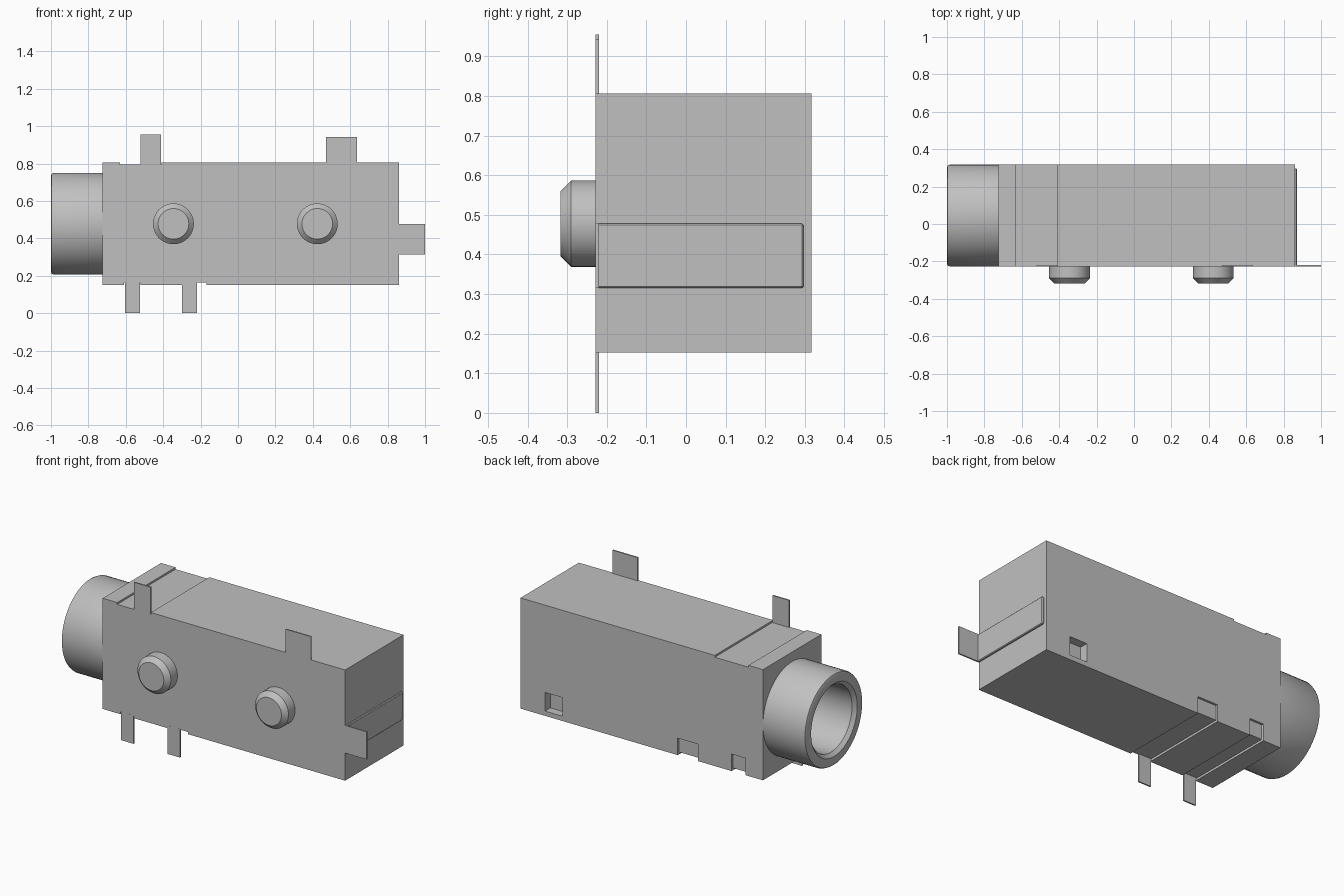
import bpy, bmesh, math
from mathutils import Matrix

cube = bpy.data.objects.get("Cube")
if cube:
    bpy.data.objects.remove(cube, do_unlink=True)

grey = bpy.data.materials.new("plain_grey")
grey.use_nodes = True
COLOR = (0.53, 0.53, 0.53, 1)
grey.diffuse_color = COLOR
grey.node_tree.nodes["Principled BSDF"].inputs["Base Color"].default_value = COLOR

FRONT, BACK = -0.228, 0.317
LEFT, RIGHT = 0.86, -0.725
BOTTOM, TOP = 0.152, 0.806
AXIS_Y, AXIS_Z = 0.045, 0.478


def finish(name, bm):
    bmesh.ops.recalc_face_normals(bm, faces=bm.faces)
    mesh = bpy.data.meshes.new(name)
    bm.to_mesh(mesh)
    bm.free()
    obj = bpy.data.objects.new(name, mesh)
    bpy.context.collection.objects.link(obj)
    mesh.materials.append(grey)
    return obj


def box(name, x, y, z):
    bm = bmesh.new()
    bmesh.ops.create_cube(bm, size=1)
    for v in bm.verts:
        for i, (lo, hi) in enumerate((x, y, z)):
            v.co[i] = lo if v.co[i] < 0 else hi
    return finish(name, bm)


def lathe(name, profile, matrix, steps=64):
    """Spin (radius, height) points around local z, then place with matrix."""
    bm = bmesh.new()
    verts = [bm.verts.new((r, 0, h)) for r, h in profile]
    edges = [bm.edges.new(pair) for pair in zip(verts, verts[1:])]
    bmesh.ops.spin(bm, geom=verts + edges, axis=(0, 0, 1), cent=(0, 0, 0),
                   angle=math.tau, steps=steps)
    bmesh.ops.remove_doubles(bm, verts=bm.verts, dist=1e-5)
    bm.transform(matrix)
    return finish(name, bm)


def cut(obj, cutters):
    bpy.context.view_layer.objects.active = obj
    for cutter in cutters:
        mod = obj.modifiers.new("cut", "BOOLEAN")
        mod.operation = "DIFFERENCE"
        mod.solver = "EXACT"
        mod.object = cutter
        bpy.ops.object.modifier_apply(modifier=mod.name)


def smooth(obj):
    bpy.ops.object.select_all(action="DESELECT")
    obj.select_set(True)
    bpy.context.view_layer.objects.active = obj
    bpy.ops.object.shade_smooth_by_angle(angle=math.radians(25))


# Housing and round socket barrel
body = box("housing", (RIGHT, LEFT), (FRONT, BACK), (BOTTOM, TOP))
along_x = Matrix.Translation((-1, AXIS_Y, AXIS_Z)) @ Matrix.Rotation(math.pi / 2, 4, "Y")
barrel = lathe("socket_barrel", [(0, 0), (0.257, 0), (0.267, 0.004), (0.272, 0.015),
                                 (0.272, 0.275), (0, 0.275)], along_x)

# Bore with a chamfered mouth
bore = lathe("bore_cutter", [(0, -0.05), (0.215, -0.05), (0.215, 0), (0.195, 0.02),
                             (0.195, 1.5), (0, 1.5)], along_x)

# Shallow channels for the contact strips, and the rear window
deep = (-0.5, 0.5)
slots = [
    box("top_channel_cutter", (-0.63, -0.41), deep, (TOP - 0.011, 1)),
    box("rear_window_cutter", (0.585, 0.70), (BACK - 0.05, 0.5), (0.18, 0.29)),
]
for side, x in (("outer", (-0.61, -0.52)), ("inner", (-0.30, -0.168))):
    slots.append(box(side + "_channel_cutter", x, deep, (0, BOTTOM + 0.013)))
    slots.append(box(side + "_rear_notch_cutter", x, (BACK - 0.013, 0.5), (0, BOTTOM + 0.1)))

cut(body, [bore] + slots)
cut(barrel, [bore])
for helper in [bore] + slots:
    bpy.data.objects.remove(helper, do_unlink=True)
smooth(body)
smooth(barrel)

# Locating pegs on the front face
for name, x in (("right_peg", -0.345), ("left_peg", 0.424)):
    placed = Matrix.Translation((x, FRONT, AXIS_Z)) @ Matrix.Rotation(math.pi / 2, 4, "X")
    smooth(lathe(name, [(0, -0.01), (0.109, -0.01), (0.109, 0.062), (0.082, 0.089), (0, 0.089)],
                 placed, 48))

# Thin solder terminals flush with the front face
sheet = (FRONT - 0.0005, FRONT + 0.008)
for name, x, z in (
    ("upper_right_terminal", (-0.52, -0.412), (0.79, 0.955)),
    ("upper_left_terminal", (0.47, 0.636), (0.80, 0.943)),
    ("lower_outer_terminal", (-0.604, -0.524), (0, 0.168)),
    ("lower_inner_terminal", (-0.30, -0.219), (0, 0.168)),
    ("end_terminal", (0.855, 1.0), (0.315, 0.478)),
):
    box(name, x, sheet, z)

# Contact strip lying on the left end, with its far edge bevelled
strip = box("end_contact_strip", (0.85, 0.871), (FRONT + 0.004, 0.297), (0.315, 0.478))
bevel = strip.modifiers.new("bevel", "BEVEL")
bevel.width = 0.004
